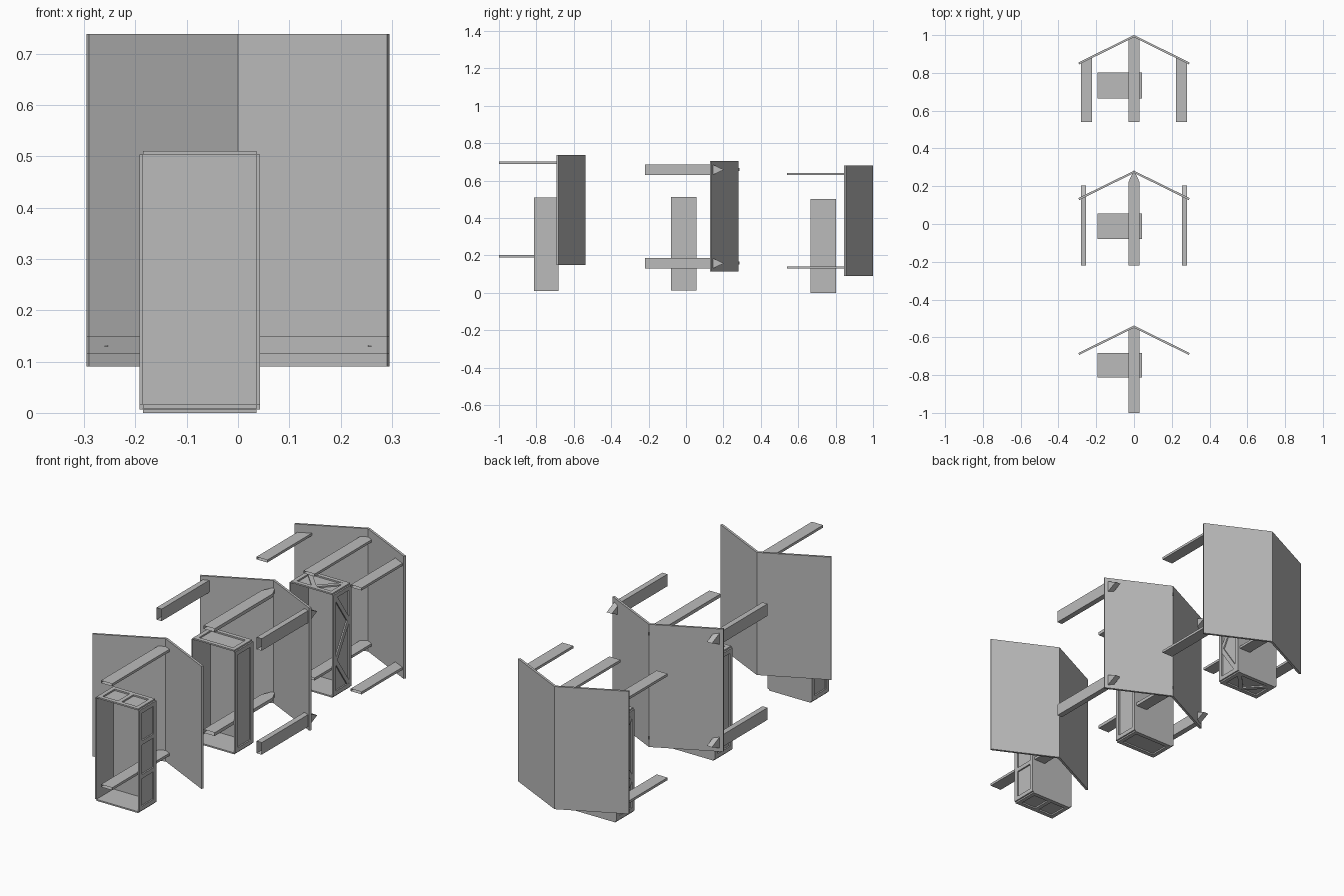
import bpy, bmesh
from mathutils import Vector

if "Cube" in bpy.data.objects:
    bpy.data.objects.remove(bpy.data.objects["Cube"])

grey = bpy.data.materials.new("plain_grey")
grey.diffuse_color = (0.5, 0.5, 0.5, 1)
grey.use_nodes = True
grey.node_tree.nodes["Principled BSDF"].inputs["Base Color"].default_value = grey.diffuse_color


def finish(name, bm):
    bmesh.ops.recalc_face_normals(bm, faces=bm.faces)
    me = bpy.data.meshes.new(name)
    bm.to_mesh(me)
    bm.free()
    me.materials.append(grey)
    ob = bpy.data.objects.new(name, me)
    bpy.context.collection.objects.link(ob)


def prism(bm, outline, lift, caps=True, skip=()):
    """Extrude an outline of 3D points along lift, leaving out chosen sides."""
    a = [bm.verts.new(p) for p in outline]
    b = [bm.verts.new(Vector(p) + Vector(lift)) for p in outline]
    n = len(a)
    if caps:
        bm.faces.new(a)
        bm.faces.new(b)
    for i in range(n):
        if i not in skip:
            j = (i + 1) % n
            bm.faces.new((a[i], a[j], b[j], b[i]))


# Folded panel, apex towards the back
def folded_panel(name, apex, z0):
    bm = bmesh.new()
    pts = [(-0.295, apex - 0.145), (0, apex), (0.295, apex - 0.145),
           (0.29, apex - 0.155), (0, apex - 0.012), (-0.29, apex - 0.155)]
    prism(bm, [(x, y, z0) for x, y in pts], (0, 0, 0.59))
    finish(name, bm)


# Hollow bar, open at its front end; outline starts with the open edge
def flat_bar(name, outline, z, thick):
    bm = bmesh.new()
    prism(bm, [(x, y, z - thick / 2) for x, y in outline], (0, 0, thick), skip=(0,))
    finish(name, bm)


def upright_bar(name, x0, x1, z):
    bm = bmesh.new()
    yz = [(-0.22, z + 0.029), (-0.22, z - 0.029), (0.14, z - 0.029),
          (0.203, z), (0.14, z + 0.029)]
    prism(bm, [(x0, y, q) for y, q in yz], (x1 - x0, 0, 0), skip=(0,))
    finish(name, bm)


# Thin open-fronted box with raised ribs on four sides
X0, X1, H, T, W = -0.185, 0.036, 0.487, 0.007, 0.02


def ribbed_box(name, y0, y1, z0, style):
    za, zb = z0 + T, z0 + T + H
    bm = bmesh.new()
    rect = [(X0, y0, za), (X1, y0, za), (X1, y0, zb), (X0, y0, zb)]
    prism(bm, rect, (0, y1 - y0, 0), caps=False)
    bm.faces.new([bm.verts.new((x, y1, z)) for x, _, z in rect])
    bmesh.ops.remove_doubles(bm, verts=bm.verts, dist=1e-5)
    finish(name + "_shell", bm)

    bm = bmesh.new()
    depth = y1 - y0
    # each side: its length, origin, long direction and outward direction
    sides = [(H, (X1, y0, za), (0, 0, 1), (1, 0, 0)),
             (H, (X0, y0, za), (0, 0, 1), (-1, 0, 0)),
             (X1 - X0, (X0, y0, zb), (1, 0, 0), (0, 0, 1)),
             (X1 - X0, (X0, y0, za), (1, 0, 0), (0, 0, -1))]
    for length, org, along, out in sides:
        org, along, out = Vector(org), Vector(along), Vector(out)

        def rib(u0, v0, u1, v1, height=T):
            d = Vector((u1 - u0, v1 - v0)).normalized() * W / 2
            uv = [(u0 + d.y, v0 - d.x), (u1 + d.y, v1 - d.x),
                  (u1 - d.y, v1 + d.x), (u0 - d.y, v0 + d.x)]
            prism(bm, [org + along * u + Vector((0, v, 0)) for u, v in uv], out * height)

        h = W / 2
        rib(0, h, length, h)
        rib(0, depth - h, length, depth - h)
        rib(h, W, h, depth - W)
        rib(length - h, W, length - h, depth - W)
        bays = 3 if length > 0.3 else 2
        for i in range(bays):
            u0, u1 = length * i / bays, length * (i + 1) / bays
            if style == "rungs" and i:
                rib(u0, W, u0, depth - W)
            if style == "braces":
                a, b = (W, depth - W) if i % 2 else (depth - W, W)
                rib(max(u0, W), a, min(u1, length - W), b, T * 0.9)
    finish(name + "_ribs", bm)


# Front unit: centre bars only
folded_panel("front_panel", -0.538, 0.148)
ribbed_box("front_box", -0.812, -0.682, 0.009, "rungs")
# Middle unit: pointed bars that pierce the panel
folded_panel("middle_panel", 0.282, 0.115)
ribbed_box("middle_box", -0.08, 0.055, 0.012, "plain")
# Rear unit: bars cut to meet the panel
folded_panel("rear_panel", 1.0, 0.09)
ribbed_box("rear_box", 0.665, 0.802, 0.0, "braces")


def centre_outline(start, apex, drop):
    return [(-0.03, start), (0.03, start), (0.03, apex - drop), (0, apex), (-0.03, apex - drop)]


for level, dz in (("lower", 0), ("upper", 0.5)):
    flat_bar("front_centre_bar_" + level, centre_outline(-1.0, -0.549, 0.015), 0.195 + dz, 0.012)
    flat_bar("middle_centre_bar_" + level, centre_outline(-0.22, 0.286, 0.065), 0.16 + dz, 0.016)
    flat_bar("rear_centre_bar_" + level, centre_outline(0.54, 0.989, 0.015), 0.135 + dz, 0.012)
    for side, s in (("left", -1), ("right", 1)):
        upright_bar(f"middle_{side}_bar_{level}", s * 0.253, s * 0.28, 0.158 + dz)
        flat_bar(f"rear_{side}_bar_{level}",
                 [(s * 0.222, 0.54), (s * 0.28, 0.54), (s * 0.28, 0.851), (s * 0.222, 0.88)],
                 0.135 + dz, 0.012)
